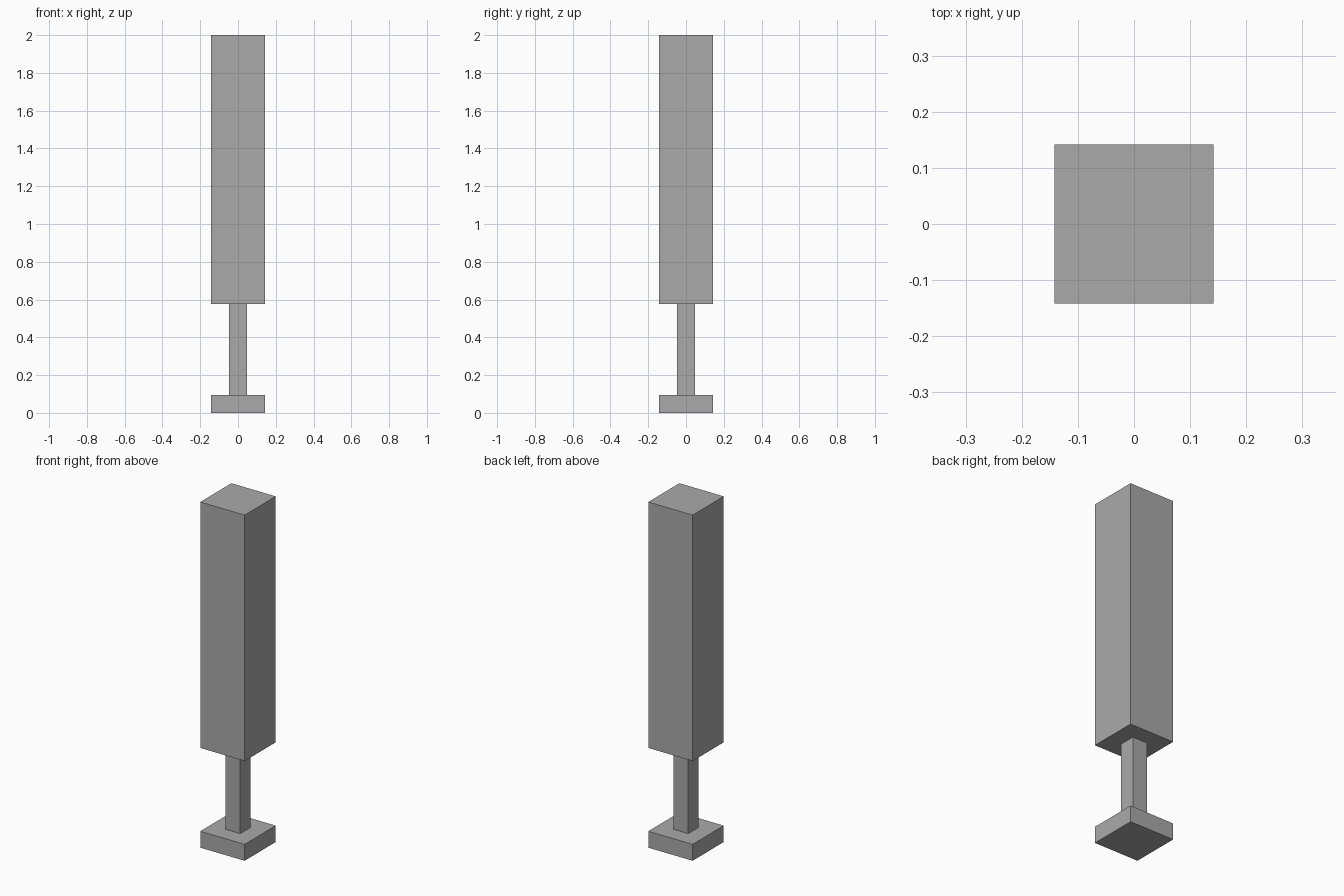
import bpy

# Remove the default object
cube = bpy.data.objects.get("Cube")
if cube:
    bpy.data.objects.remove(cube, do_unlink=True)

# Single grey material
GREY = (0.4, 0.4, 0.4, 1.0)
grey = bpy.data.materials.new("plain_grey")
grey.use_nodes = True
grey.diffuse_color = GREY
grey.node_tree.nodes["Principled BSDF"].inputs["Base Color"].default_value = GREY


def square_block(name, width, bottom, top):
    """Square upright block centred on the z axis."""
    bpy.ops.mesh.primitive_cube_add(size=1, location=(0, 0, (bottom + top) / 2))
    block = bpy.context.object
    block.name = name
    block.scale = (width, width, top - bottom)
    bpy.ops.object.transform_apply(location=False, rotation=False, scale=True)
    block.data.materials.append(grey)
    return block


BASE_TOP = 0.095
BODY_BOTTOM = 0.577

# Foot plate, slim stem and tall upper body
square_block("base", 0.284, 0, BASE_TOP)
square_block("stem", 0.094, BASE_TOP, BODY_BOTTOM)
square_block("upper_body", 0.284, BODY_BOTTOM, 2)
